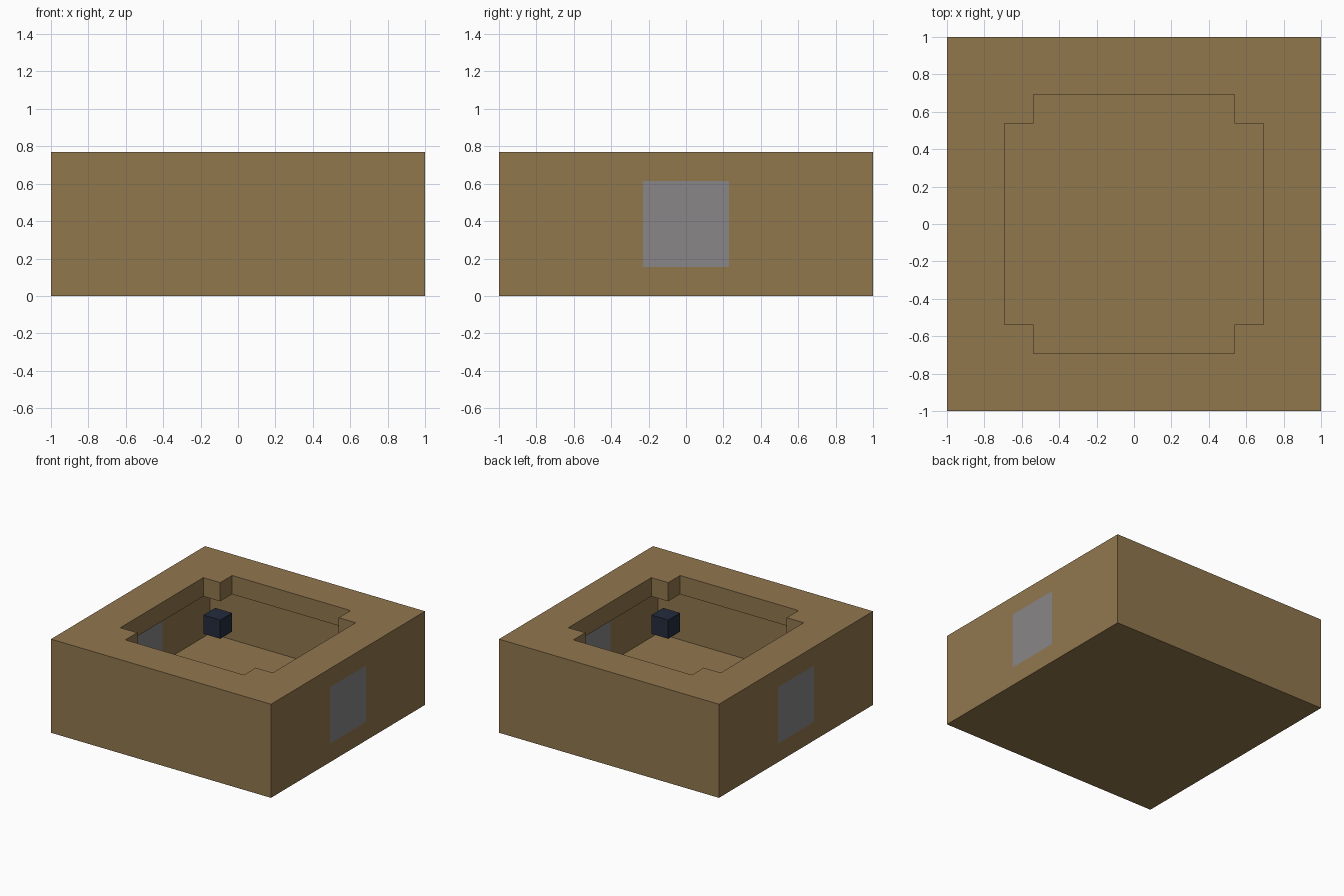
import bpy
import bmesh
from mathutils import Vector

if "Cube" in bpy.data.objects:
    bpy.data.objects.remove(bpy.data.objects["Cube"], do_unlink=True)

U = 2 / 13  # one module of the design grid


def material(name, rgb):
    mat = bpy.data.materials.new(name)
    mat.use_nodes = True
    mat.diffuse_color = (*rgb, 1)
    mat.node_tree.nodes["Principled BSDF"].inputs["Base Color"].default_value = (*rgb, 1)
    return mat


def box(name, size, center, *mats):
    """Box with size and center given in modules."""
    bpy.ops.mesh.primitive_cube_add(size=1)
    obj = bpy.context.object
    obj.name = name
    obj.data.transform(obj.matrix_world.Diagonal(Vector(size) * U).to_4x4())
    obj.location = Vector(center) * U
    for mat in mats:
        obj.data.materials.append(mat)
    return obj


brown = material("brown", (0.283, 0.184, 0.076))
grey = material("window_grey", (0.246, 0.238, 0.238))
navy = material("dark_navy", (0.017, 0.025, 0.045))

# Hollow casing: wide room below, stepped opening through the roof
casing = box("casing", (13, 13, 5), (0, 0, 2.5), brown, grey)
cutters = [
    box("room_cutter", (11, 11, 3), (0, 0, 2.5)),
    box("opening_cutter_wide", (9, 7, 3), (0, 0, 4.5)),
    box("opening_cutter_deep", (7, 9, 3), (0, 0, 4.5)),
]
bpy.context.view_layer.objects.active = casing
for cutter in cutters:
    cutter.hide_render = True
    mod = casing.modifiers.new("cut", "BOOLEAN")
    mod.operation = "DIFFERENCE"
    mod.solver = "EXACT"
    mod.object = cutter
    bpy.ops.object.modifier_apply(modifier=mod.name)
for cutter in cutters:
    bpy.data.objects.remove(cutter, do_unlink=True)

# Side windows: cut flush panes into both faces of the left and right walls
casing.data.transform(casing.matrix_world)
casing.location = (0, 0, 0)
bm = bmesh.new()
bm.from_mesh(casing.data)


def on_side_wall(face):
    return abs(face.normal.x) > 0.9 and abs(face.calc_center_median().x) > 5 * U


for axis, value in (("y", -1.5), ("y", 1.5), ("z", 1), ("z", 4)):
    faces = [f for f in bm.faces if on_side_wall(f)]
    edges = {e for f in faces for e in f.edges}
    verts = {v for f in faces for v in f.verts}
    normal = Vector((0, axis == "y", axis == "z"))
    bmesh.ops.bisect_plane(bm, geom=faces + list(edges) + list(verts),
                           plane_co=normal * value * U, plane_no=normal, dist=1e-5)
for face in bm.faces:
    c = face.calc_center_median() / U
    pane = on_side_wall(face) and abs(c.y) < 1.5 and 1 < c.z < 4
    face.material_index = 1 if pane else 0
bm.to_mesh(casing.data)
bm.free()

# Small dark blocks hanging in the corners beneath the roof
for x, side in ((-4, "right"), (4, "left")):
    for y, end in ((-4, "front"), (4, "back")):
        box(f"corner_block_{end}_{side}", (1, 1, 1), (x, y, 2.5), navy)
